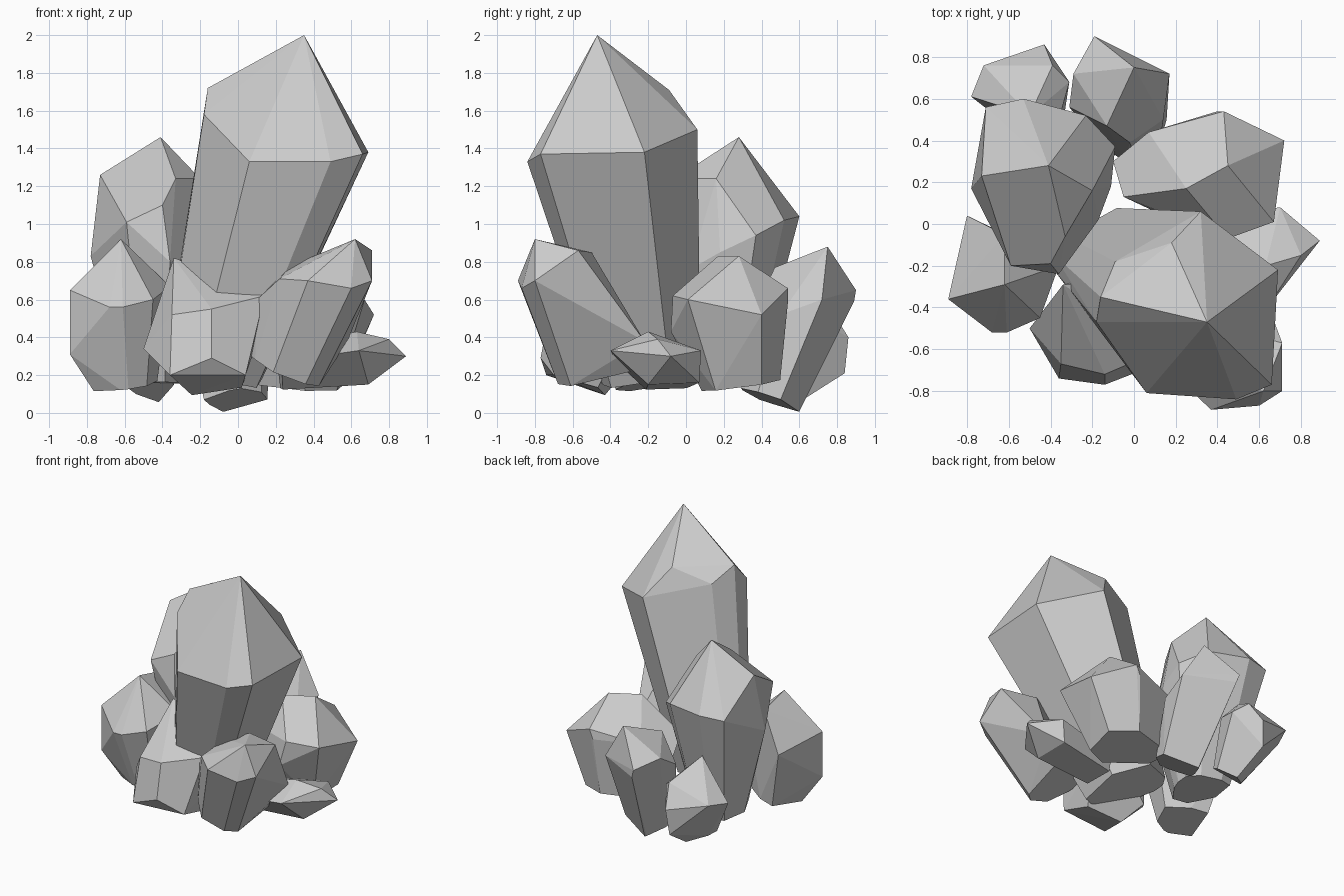
import bpy
import bmesh
from mathutils import Vector

# Remove the default object
default_object = bpy.data.objects.get("Cube")
if default_object:
    bpy.data.objects.remove(default_object, do_unlink=True)

# One plain stone colour for the whole cluster
STONE_COLOUR = (0.6, 0.6, 0.6, 1)
stone = bpy.data.materials.new("grey_stone")
stone.use_nodes = True
stone.diffuse_color = STONE_COLOUR
shader = next(node for node in stone.node_tree.nodes if node.type == "BSDF_PRINCIPLED")
shader.inputs["Base Color"].default_value = STONE_COLOUR


def foot_outline(shoulder, foot_centre, taper):
    """Shrink the shoulder outline onto a plane square to the crystal's axis."""
    middle = sum(shoulder, Vector()) / len(shoulder)
    axis = (middle - foot_centre).normalized()
    outline = []
    for corner in shoulder:
        offset = (corner - middle) * taper
        outline.append(foot_centre + offset - axis * offset.dot(axis))
    return outline


def crystal(name, tip, shoulder, foot, taper):
    """Faceted crystal: a tip, an uneven shoulder outline and a tapered foot."""
    shoulder = [Vector(corner) for corner in shoulder]
    corners = [Vector(tip)] + shoulder + foot_outline(shoulder, Vector(foot), taper)

    mesh_builder = bmesh.new()
    for corner in corners:
        mesh_builder.verts.new(corner)
    hull = bmesh.ops.convex_hull(mesh_builder, input=mesh_builder.verts)
    unused = set(hull["geom_interior"]) | set(hull["geom_unused"])
    loose = [item for item in unused if isinstance(item, bmesh.types.BMVert)]
    bmesh.ops.delete(mesh_builder, geom=loose, context="VERTS")

    # Merge nearly flat neighbours into broad facets
    bmesh.ops.dissolve_limit(mesh_builder, angle_limit=0.1,
                             verts=mesh_builder.verts, edges=mesh_builder.edges)
    bmesh.ops.recalc_face_normals(mesh_builder, faces=mesh_builder.faces)

    mesh = bpy.data.meshes.new(name)
    mesh_builder.to_mesh(mesh)
    mesh_builder.free()
    mesh.materials.append(stone)
    crystal_object = bpy.data.objects.new(name, mesh)
    bpy.context.collection.objects.link(crystal_object)
    return crystal_object


# Tall leaning crystal
crystal("main_crystal", tip=(.35, -.47, 2),
        shoulder=[(.06, -.81, 1.33), (.49, -.84, 1.33), (.66, -.77, 1.37),
                  (.69, -.22, 1.38), (.32, .06, 1.5), (.18, -.09, 1.71),
                  (-.09, -.18, 1.62), (-.16, -.35, 1.72), (-.18, -.47, 1.58)],
        foot=(-.15, -.19, .24), taper=.58)

# Second tallest crystal behind it
crystal("back_tall_crystal", tip=(-.41, .28, 1.46),
        shoulder=[(-.73, .23, 1.26), (-.71, .56, 1.03), (-.53, .6, 1.04),
                  (-.23, .52, 1.02), (-.09, .37, .94), (-.2, .16, 1.24),
                  (-.33, -.06, 1.24), (-.4, -.19, 1.1), (-.59, -.2, 1.01),
                  (-.78, .17, .83), (-.11, .18, .85), (-.17, .02, .76),
                  (-.36, -.24, .8)],
        foot=(-.41, .15, .16), taper=.5)

# Short crystals around the front
crystal("side_crystal", tip=(-.62, -.29, .92),
        shoulder=[(-.89, -.36, .65), (-.68, -.52, .56), (-.61, -.52, .56),
                  (-.45, -.45, .6), (-.36, -.2, .67), (-.62, -.05, .86),
                  (-.8, .04, .6), (-.89, -.36, .31)],
        foot=(-.61, -.24, .14), taper=.6)

crystal("front_low_crystal", tip=(-.34, -.29, .82),
        shoulder=[(0, -.3, .72), (.14, -.6, .62), (-.14, -.72, .55),
                  (-.35, -.67, .52), (-.5, -.5, .34), (-.42, -.6, .26),
                  (-.36, -.74, .2), (-.14, -.77, .29), (.04, -.7, .2)],
        foot=(-.13, -.36, .25), taper=.7)

crystal("front_crystal", tip=(.62, -.8, .92),
        shoulder=[(.71, -.57, .86), (.71, -.8, .7), (.6, -.87, .66),
                  (.37, -.89, .7), (.22, -.75, .71), (.28, -.55, .78),
                  (.1, -.6, .6), (.45, -.5, .85), (.58, -.22, .38)],
        foot=(.26, -.51, .24), taper=.8)

# Low spike and round crystals on the other side
crystal("low_spike", tip=(.89, -.08, .3),
        shoulder=[(.8, -.15, .39), (.63, -.2, .43), (.64, -.4, .33),
                  (.7, .08, .33), (.68, .07, .16), (.69, -.2, .15)],
        foot=(.22, -.16, .24), taper=.8)

crystal("round_crystal", tip=(.45, .28, .83),
        shoulder=[(.25, .17, .83), (.72, .4, .52), (.43, .54, .66),
                  (.4, .54, .59), (.07, .44, .6), (-.1, .3, .5),
                  (-.05, .13, .6), (.45, -.07, .62), (.4, -.08, .43),
                  (.67, .01, .6)],
        foot=(.3, .3, .15), taper=.65)

# Crystals at the back
crystal("back_crystal", tip=(0, .75, .88),
        shoulder=[(-.19, .9, .65), (-.17, .89, .59), (.17, .72, .6),
                  (.14, .5, .52), (-.02, .39, .6), (-.13, .47, .77),
                  (-.29, .72, .7), (-.31, .56, .6)],
        foot=(-.03, .44, .07), taper=.7)

crystal("back_corner_crystal", tip=(-.5, .52, .7),
        shoulder=[(-.39, .76, .56), (-.72, .76, .47), (-.78, .61, .45),
                  (-.43, .86, .4), (-.31, .68, .5), (-.45, .84, .21),
                  (-.36, .5, .55)],
        foot=(-.43, .5, .12), taper=.5)
